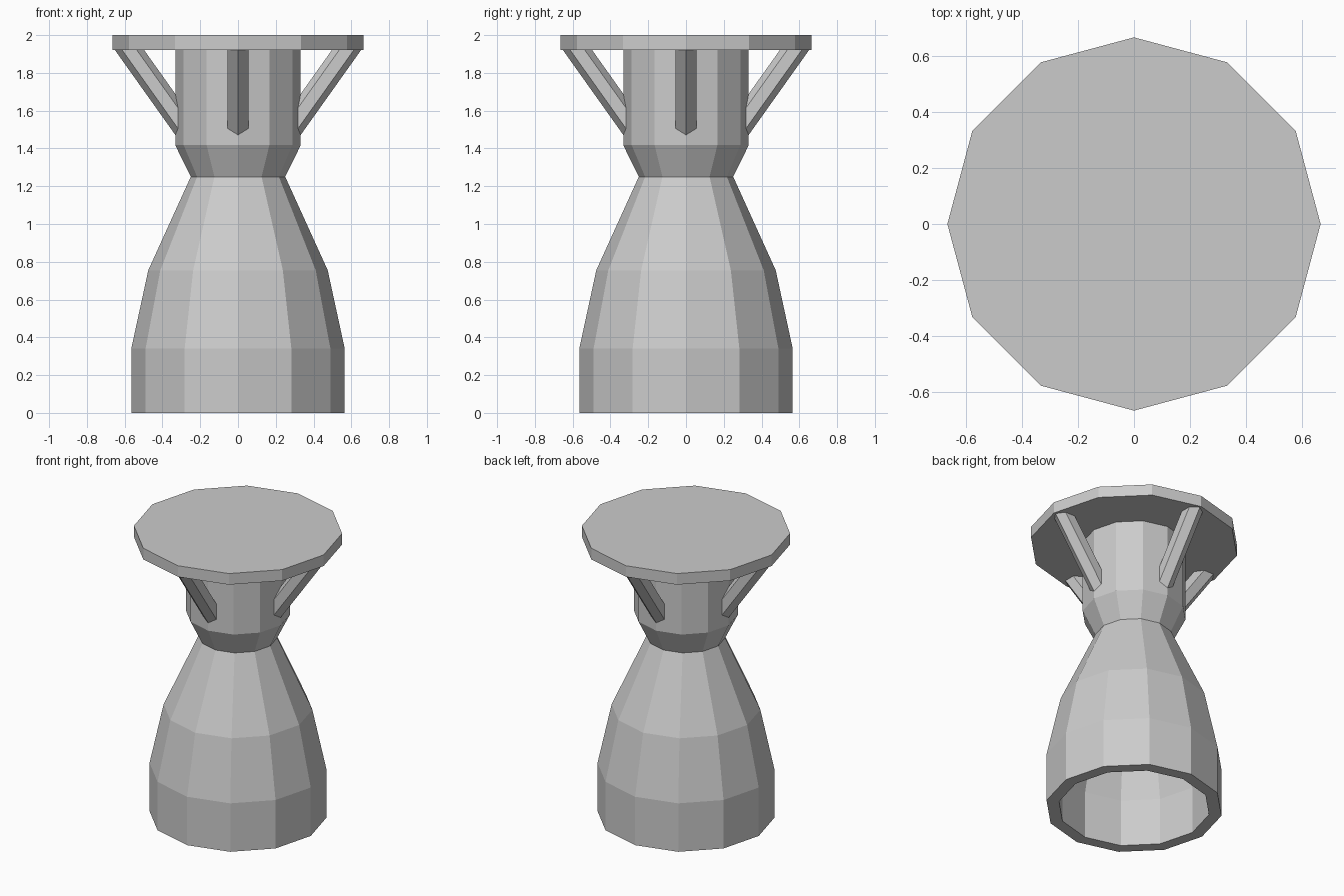
import bpy, bmesh
from math import cos, sin, pi
from mathutils import Matrix, Vector

if "Cube" in bpy.data.objects:
    bpy.data.objects.remove(bpy.data.objects["Cube"])


def lathe(name, profile, sides=12, closed=False, matrix=Matrix()):
    """Spin an (r, z) profile round z; closed joins last ring to first, else ends are capped."""
    bm = bmesh.new()
    rings = [[bm.verts.new((r * cos(2 * pi * i / sides), r * sin(2 * pi * i / sides), z))
              for i in range(sides)] for r, z in profile]
    pairs = list(zip(rings, rings[1:]))
    if closed:
        pairs.append((rings[-1], rings[0]))
    else:
        bm.faces.new(rings[0])
        bm.faces.new(rings[-1])
    for a, b in pairs:
        for i in range(sides):
            j = (i + 1) % sides
            bm.faces.new((a[i], a[j], b[j], b[i]))
    bmesh.ops.recalc_face_normals(bm, faces=bm.faces)
    bm.transform(matrix)
    mesh = bpy.data.meshes.new(name)
    bm.to_mesh(mesh)
    bm.free()
    obj = bpy.data.objects.new(name, mesh)
    bpy.context.collection.objects.link(obj)
    return obj


# Hollow bell nozzle: outer wall up, inner wall back down
lathe("nozzle_bell",
      [(0.565, 0), (0.565, 0.34), (0.475, 0.755), (0.25, 1.25),
       (0.165, 1.25), (0.395, 0.735), (0.484, 0.33), (0.484, 0)], closed=True)

# Combustion chamber with tapered throat
lathe("chamber", [(0.25, 1.25), (0.332, 1.417), (0.332, 1.925)])

# Mounting plate
lathe("top_plate", [(0.665, 1.922), (0.665, 2.0)])

# Four hexagonal braces, one edge facing down and outward
low, high = Vector((0.24, 0, 1.451)), Vector((0.60, 0, 1.957))
axis = (high - low).normalized()
side = Vector((0, 1, 0))
out = side.cross(axis)
frame = Matrix((out, side, axis)).transposed().to_4x4()
for k in range(4):
    m = Matrix.Rotation(k * pi / 2, 4, 'Z') @ Matrix.Translation(low) @ frame
    lathe(f"brace_{k + 1}", [(0.063, 0), (0.063, (high - low).length)], sides=6, matrix=m)
